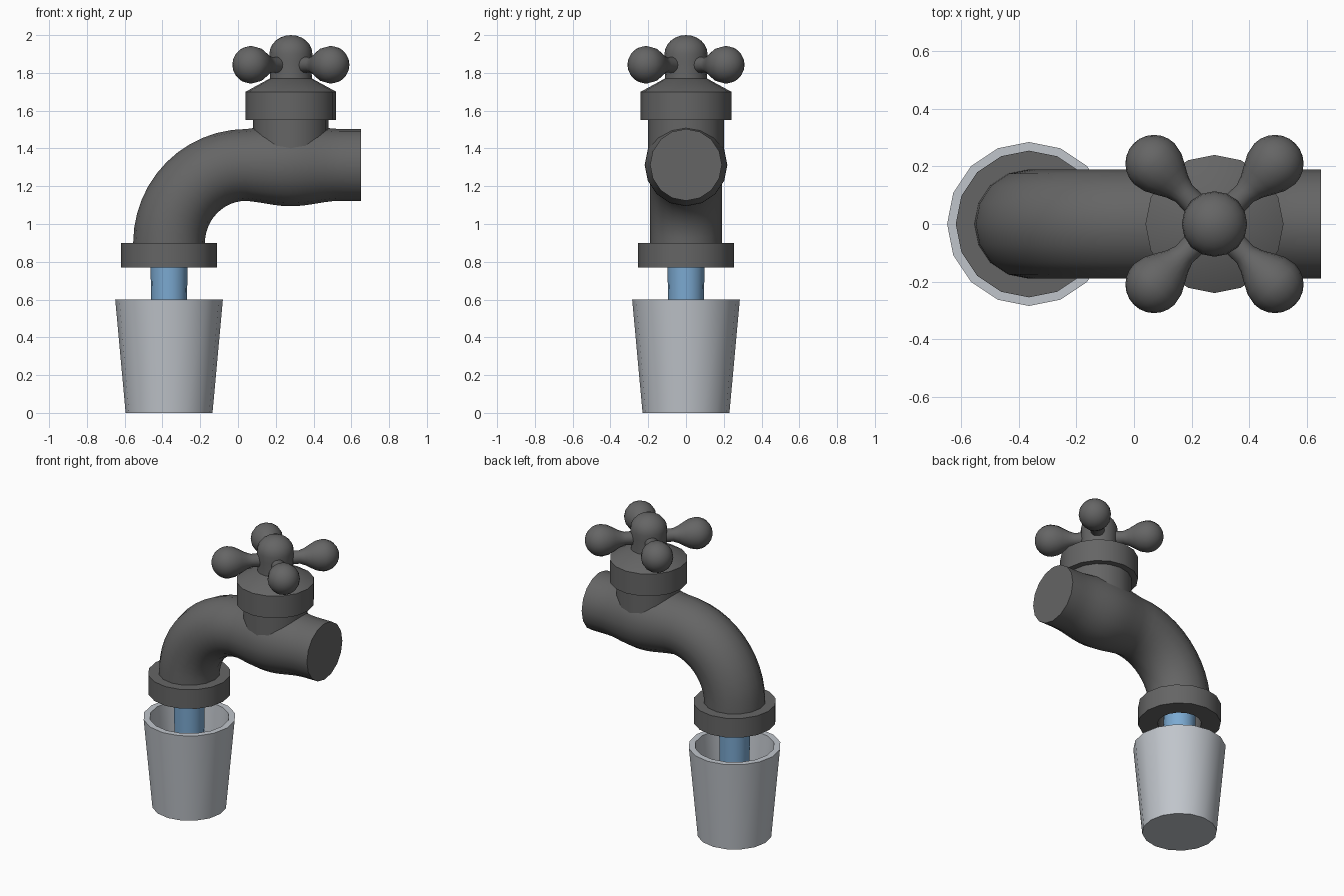
import bpy, bmesh, math
from mathutils import Matrix, Vector

if "Cube" in bpy.data.objects:
    bpy.data.objects.remove(bpy.data.objects["Cube"])

SIDES = 16


def material(name, rgb):
    m = bpy.data.materials.new(name)
    m.diffuse_color = (*rgb, 1)
    m.use_nodes = True
    m.node_tree.nodes["Principled BSDF"].inputs["Base Color"].default_value = m.diffuse_color
    return m


iron = material("dark grey metal", (0.13, 0.13, 0.13))
cup_grey = material("light grey", (0.53, 0.56, 0.60))
blue = material("water blue", (0.20, 0.40, 0.64))


def finish(bm, name, mat, matrix):
    """Weld, smooth with sharp edges over 32 degrees, and link."""
    bmesh.ops.remove_doubles(bm, verts=bm.verts[:], dist=1e-5)
    bmesh.ops.recalc_face_normals(bm, faces=bm.faces[:])
    for f in bm.faces:
        f.smooth = True
    for e in bm.edges:
        e.smooth = e.calc_face_angle(0) < math.radians(32)
    bm.transform(matrix)
    me = bpy.data.meshes.new(name)
    bm.to_mesh(me)
    bm.free()
    me.materials.append(mat)
    ob = bpy.data.objects.new(name, me)
    bpy.context.collection.objects.link(ob)
    return ob


def skin(bm, rings):
    """Bridge consecutive rings of points with quads."""
    vs = [[bm.verts.new(p) for p in ring] for ring in rings]
    for a, b in zip(vs, vs[1:]):
        n = len(a)
        for i in range(n):
            bm.faces.new((a[i], a[(i + 1) % n], b[(i + 1) % n], b[i]))
    return vs


def lathe(name, profile, mat, matrix):
    """Revolve (radius, height) points about z."""
    bm = bmesh.new()
    angles = [2 * math.pi * i / SIDES for i in range(SIDES)]
    skin(bm, [[(r * math.cos(a), r * math.sin(a), z) for a in angles] for r, z in profile])
    return finish(bm, name, mat, matrix)


spout_axis = Matrix.Translation((-0.365, 0, 0))
valve_axis = Matrix.Translation((0.28, 0, 0))

# Cup with wall thickness
lathe("cup", [(0, 0), (0.23, 0), (0.285, 0.6), (0.245, 0.6), (0.195, 0.04), (0, 0.04)],
      cup_grey, spout_axis)

# Falling water, from inside the spout to the cup floor
lathe("water_stream", [(0, 0.04), (0.085, 0.04), (0.1, 0.88), (0, 0.88)], blue, spout_axis)

# Collar around the spout mouth, with a hole
lathe("spout_collar", [(0.135, 0.77), (0.255, 0.77), (0.255, 0.9), (0.135, 0.9), (0.135, 0.77)],
      iron, spout_axis)

# Pipe: quarter bend, then a straight run with a bulge under the valve
path = []
for i in range(13):
    t = math.pi / 2 * i / 12
    path.append((0.045 - 0.41 * math.cos(t), 0.9 + 0.413 * math.sin(t), t, 0.19))
for i in range(1, 17):
    x = 0.045 + 0.605 * i / 16
    d = min(abs(x - 0.28) / 0.27, 1)
    path.append((x, 1.313, math.pi / 2, 0.19 + 0.029 * math.cos(d * math.pi / 2) ** 2))
rings = []
for x, z, t, r in path:
    normal = Vector((-math.cos(t), 0, math.sin(t)))
    rings.append([Vector((x, 0, z)) + r * (math.cos(a) * normal + Vector((0, math.sin(a), 0)))
                  for a in (2 * math.pi * k / SIDES for k in range(SIDES))])
bm = bmesh.new()
vs = skin(bm, rings)
bm.faces.new(vs[0])
bm.faces.new(vs[-1])
finish(bm, "pipe", iron, Matrix())

# Valve neck and bonnet with sloping top
lathe("valve_neck", [(0, 1.3), (0.2, 1.3), (0.2, 1.56), (0, 1.56)], iron, valve_axis)
lathe("valve_bonnet", [(0, 1.55), (0.24, 1.55), (0.24, 1.70), (0.112, 1.77), (0, 1.77)],
      iron, valve_axis)

# Handle hub with a domed top
hub = [(0, 1.75), (0.113, 1.75), (0.11, 1.80), (0.113, 1.86)]
hub += [(0.114 * math.cos(t), 1.90 + 0.1 * math.sin(t))
        for t in (math.pi / 2 * i / 6 for i in range(7))]
lathe("handle_hub", hub, iron, valve_axis)

# Four club-shaped handle arms on the diagonals
arm = [(0, 0.05), (0.045, 0.05), (0.041, 0.15), (0.054, 0.185), (0.074, 0.22), (0.092, 0.255)]
arm += [(0.1 * math.cos(t), 0.297 + 0.1 * math.sin(t))
        for t in (math.pi / 2 * i / 6 for i in range(7))]
for k in range(4):
    turn = Matrix.Rotation(math.pi / 4 + k * math.pi / 2, 4, 'Z') @ Matrix.Rotation(math.pi / 2, 4, 'Y')
    lathe(f"handle_arm_{k + 1}", arm, iron, Matrix.Translation((0.28, 0, 1.843)) @ turn)
